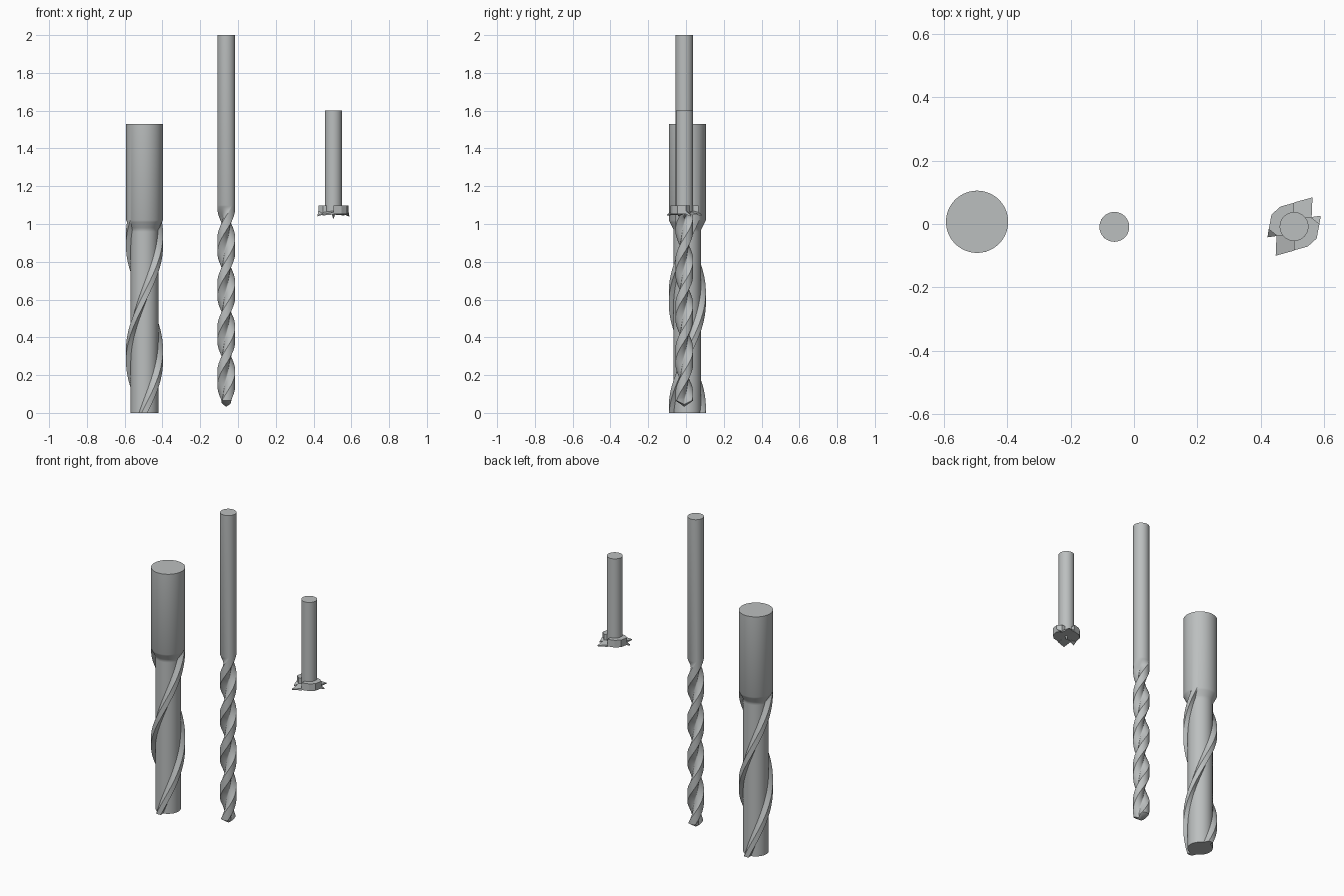
import bpy, bmesh
from math import sin, cos, pi, radians, degrees

if "Cube" in bpy.data.objects:
    bpy.data.objects.remove(bpy.data.objects["Cube"])

steel = bpy.data.materials.new("grey_steel")
steel.diffuse_color = (0.5, 0.52, 0.52, 1)
steel.use_nodes = True
steel.node_tree.nodes["Principled BSDF"].inputs["Base Color"].default_value = steel.diffuse_color


def finish(name, bm, loc, angle=30):
    bmesh.ops.recalc_face_normals(bm, faces=bm.faces[:])
    me = bpy.data.meshes.new(name)
    bm.to_mesh(me)
    bm.free()
    me.materials.append(steel)
    ob = bpy.data.objects.new(name, me)
    bpy.context.collection.objects.link(ob)
    ob.location = loc
    bpy.context.view_layer.objects.active = ob
    bpy.ops.object.select_all(action='DESELECT')
    ob.select_set(True)
    bpy.ops.object.shade_smooth_by_angle(angle=radians(angle))
    return ob


def lerp(x, x0, x1, y0, y1):
    t = max(0, min(1, (x - x0) / (x1 - x0)))
    return y0 + (y1 - y0) * t


def twisted_bar(name, loc, levels, radius, start, half_pitch, tip_z, tip_slope, n=120):
    """Loft rings whose cross-section turns with height; the last span is a straight shank."""
    bm = bmesh.new()
    rings = []
    for i, z in enumerate(levels):
        turn = start + pi * (min(z, levels[-2]) - levels[0]) / half_pitch
        ring = []
        for k in range(n):
            a = 2 * pi * k / n
            r = radius(a, z)
            zz = tip_z + tip_slope * r if i == 0 else z
            ring.append(bm.verts.new((r * cos(a + turn), r * sin(a + turn), zz)))
        rings.append(ring)
    for lo, hi in zip(rings, rings[1:]):
        for k in range(n):
            j = (k + 1) % n
            bm.faces.new((lo[k], lo[j], hi[j], hi[k]))
    c = bm.verts.new((0, 0, tip_z))
    for k in range(n):
        bm.faces.new((c, rings[0][(k + 1) % n], rings[0][k]))
    bm.faces.new(rings[-1])
    return finish(name, bm, loc)


def mirrored_angle(a):
    """Angle from the nearest of two opposite ridges, in degrees, -90 to 90."""
    return (degrees(a) + 90) % 180 - 90


# Large two-ridge cutter: round core with raised helical lands
def mill_radius(a, z):
    d = mirrored_angle(a)
    if d >= 0:
        r = lerp(d, 9, 12, 0.098, 0.073)
    else:
        r = lerp(-d, 9, 24, 0.098, 0.073)
    return max(r, lerp(z, 0.97, 1.02, 0.073, 0.098))


mill_levels = [1.02 * i / 100 for i in range(101)] + [1.53]
twisted_bar("large_fluted_cutter", (-0.495, 0.007, 0), mill_levels,
            mill_radius, pi / 2, 0.61, 0, 0)


# Long twist drill: two lands with concave flutes and a pointed tip
def drill_radius(a, z):
    d = abs(mirrored_angle(a))
    R = 0.047
    if d <= 30:
        return R
    flute = 0.0185 + (R - 0.0185) * ((90 - d) / 60) ** 1.7
    return lerp(z, 1.03, 1.1, flute, R)


drill_levels = [0.065, 0.072] + [0.08 + 1.02 * i / 120 for i in range(121)] + [2.0]
twisted_bar("long_twist_drill", (-0.062, -0.009, 0), drill_levels,
            drill_radius, pi / 2, 0.235, 0.033, 0.68)


# Short hinge bit
BIT = (0.505, -0.008, 0)


def cone(name, r_low, r_high, z0, z1, n=48):
    bm = bmesh.new()
    bmesh.ops.create_cone(bm, cap_ends=True, segments=n, radius1=r_low,
                          radius2=r_high, depth=z1 - z0)
    bmesh.ops.translate(bm, verts=bm.verts[:], vec=(0, 0, (z0 + z1) / 2))
    return finish(name, bm, BIT)


def prism(name, pts, bottoms, tops, side):
    """Straight-sided block over an outline, turned half round when side is -1."""
    bm = bmesh.new()
    lo = [bm.verts.new((side * x, side * y, z)) for (x, y), z in zip(pts, bottoms)]
    hi = [bm.verts.new((side * x, side * y, z)) for (x, y), z in zip(pts, tops)]
    n = len(pts)
    bm.faces.new(lo[::-1])
    bm.faces.new(hi)
    for k in range(n):
        j = (k + 1) % n
        bm.faces.new((lo[k], lo[j], hi[j], hi[k]))
    return finish(name, bm, BIT, 20)


cone("hinge_bit_shank", 0.0455, 0.0455, 1.06, 1.6)
cone("hinge_bit_centre_point", 0.002, 0.01, 1.03, 1.053, 4)

# Half of the head, its cutting lip and its edge spur, each repeated half a turn round
half_head = [(0, -0.028), (0, 0.075), (-0.043, 0.063), (-0.071, 0.038),
             (-0.08, -0.008), (-0.055, -0.028)]
lip = [(0, -0.02), (-0.055, -0.02), (-0.058, -0.092), (0, -0.076)]
spur = [(-0.05, -0.012), (-0.08, -0.008), (-0.084, -0.034), (-0.055, -0.03)]
for side, tag in ((1, "left"), (-1, "right")):
    prism("hinge_bit_head_" + tag, half_head, [1.053] * 6, [1.098] * 6, side)
    prism("hinge_bit_lip_" + tag, lip, [1.053, 1.05, 1.045, 1.05],
          [1.075, 1.062, 1.05, 1.062], side)
    prism("hinge_bit_spur_" + tag, spur, [1.052, 1.05, 1.04, 1.05],
          [1.07, 1.07, 1.046, 1.056], side)
